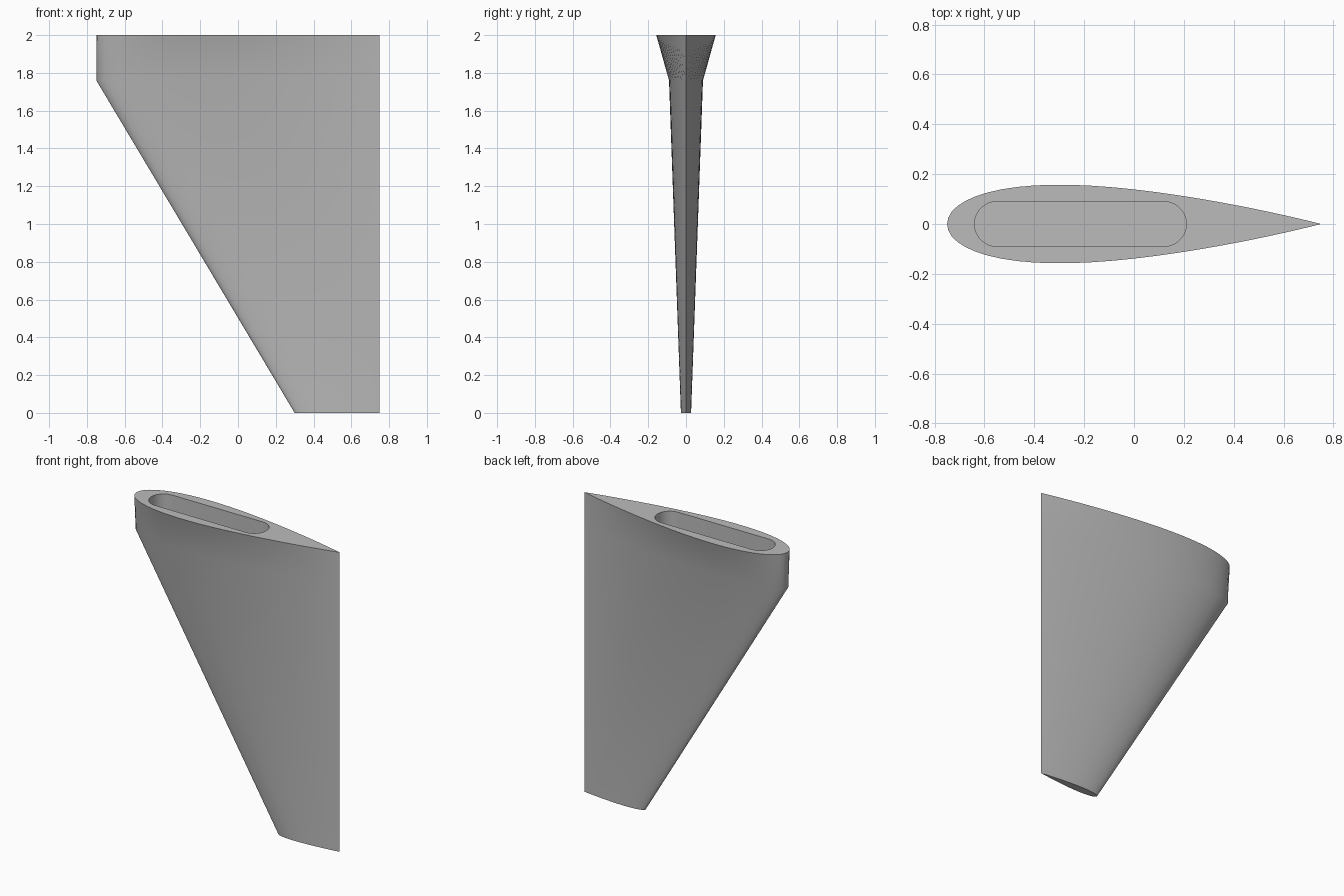
import bpy, bmesh, math

cube = bpy.data.objects.get("Cube")
if cube:
    bpy.data.objects.remove(cube, do_unlink=True)

TRAIL = 0.75      # x of the straight trailing edge
STEPS = 28        # points along each side of the foil


def half_thickness(t):
    """Symmetric foil half thickness per unit chord and thickness."""
    return 5 * (0.2969 * math.sqrt(t) - 0.126 * t - 0.3516 * t**2
                + 0.2843 * t**3 - 0.1036 * t**4)


def foil(lead, thickness, z):
    """Closed foil outline, from the trailing edge round the nose and back."""
    chord = TRAIL - lead
    pts = []
    for i in range(2 * STEPS):
        a = math.pi * i / STEPS
        t = (1 + math.cos(a)) / 2
        y = 0 if i == 0 else half_thickness(t) * thickness * chord
        pts.append((lead + t * chord, y if i <= STEPS else -y, z))
    return pts


def slot(x0, x1, r, z, n=14):
    """Round-ended slot outline."""
    pts = []
    for cx, start in ((x1 - r, -math.pi / 2), (x0 + r, math.pi / 2)):
        for i in range(n + 1):
            a = start + math.pi * i / n
            pts.append((cx + r * math.cos(a), r * math.sin(a), z))
    return pts


def ring(bm, pts):
    return [bm.verts.new(p) for p in pts]


def skin(bm, a, b):
    n = len(a)
    for i in range(n):
        j = (i + 1) % n
        bm.faces.new((a[i], a[j], b[j], b[i]))


def loop_edges(bm, loop):
    return [bm.edges.get((v, loop[i - 1])) for i, v in enumerate(loop)]


bm = bmesh.new()
# Tapered blade and flared root
tip = ring(bm, foil(0.30, 0.12, 0))
neck = ring(bm, foil(-0.75, 0.12, 1.76))
root = ring(bm, foil(-0.75, 0.21, 2))
skin(bm, tip, neck)
skin(bm, neck, root)
bm.faces.new(tip)

# Slotted pocket in the root
rim = ring(bm, slot(-0.64, 0.21, 0.09, 2))
floor = ring(bm, slot(-0.64, 0.21, 0.09, 1.88))
skin(bm, rim, floor)
bm.faces.new(floor)

# Flat root face around the pocket
bmesh.ops.triangle_fill(bm, use_beauty=True, normal=(0, 0, 1),
                        edges=loop_edges(bm, root) + loop_edges(bm, rim))
bmesh.ops.recalc_face_normals(bm, faces=bm.faces)

mesh = bpy.data.meshes.new("fin")
bm.to_mesh(mesh)
bm.free()
fin = bpy.data.objects.new("fin", mesh)
bpy.context.collection.objects.link(fin)

# Plain grey material
grey = bpy.data.materials.new("light_grey")
grey.use_nodes = True
grey.diffuse_color = (0.5, 0.5, 0.5, 1)
grey.node_tree.nodes["Principled BSDF"].inputs["Base Color"].default_value = grey.diffuse_color
mesh.materials.append(grey)

bpy.ops.object.select_all(action="DESELECT")
fin.select_set(True)
bpy.context.view_layer.objects.active = fin
bpy.ops.object.shade_smooth_by_angle(angle=math.radians(30))
